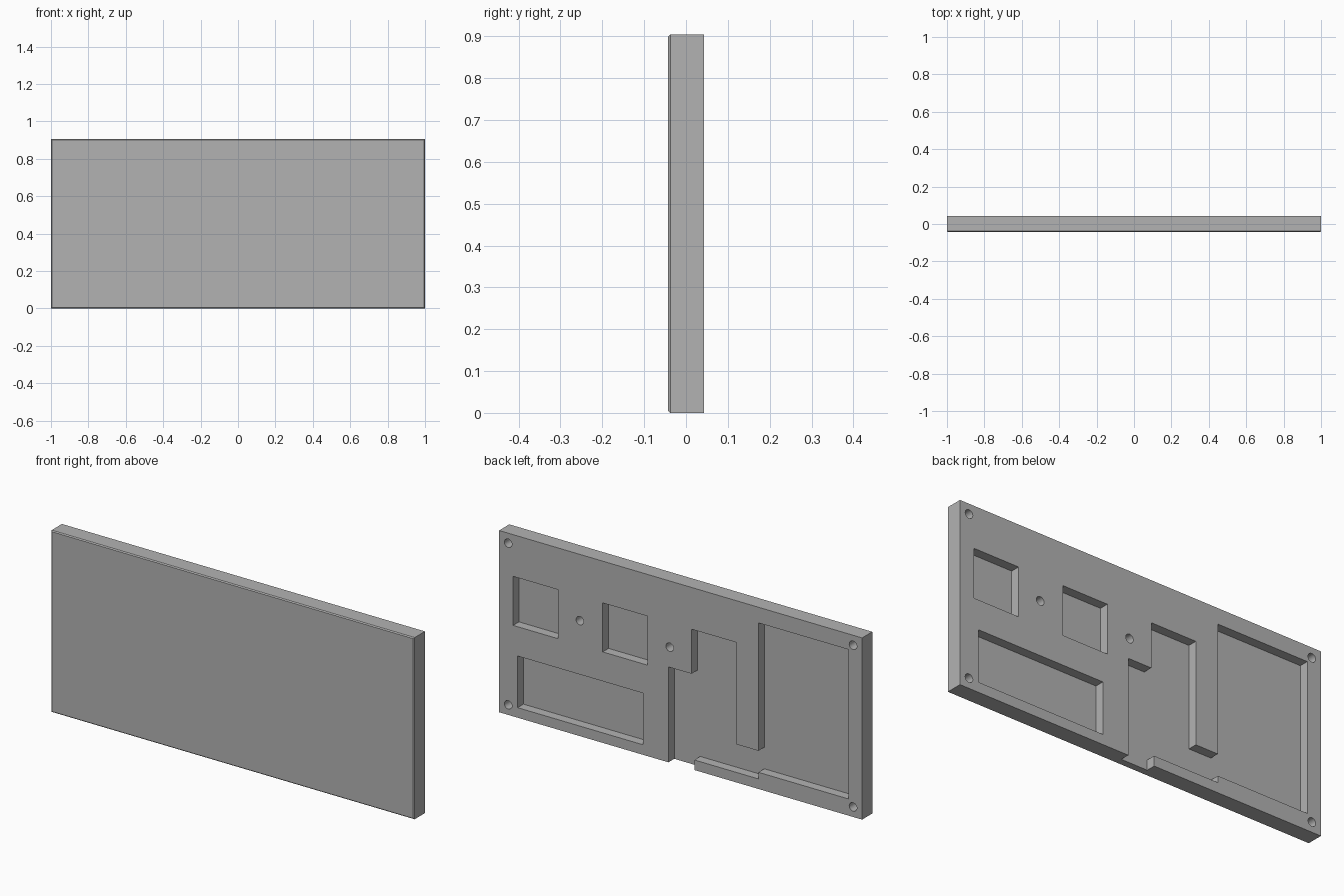
import bpy
import bmesh
from math import cos, sin, tau

WIDTH, HEIGHT, HALF_T = 2.0, 0.905, 0.0425
DEPTH = 0.046  # depth of the recesses cut into the back

cube = bpy.data.objects.get("Cube")
if cube:
    bpy.data.objects.remove(cube, do_unlink=True)

grey = bpy.data.materials.new("plain grey")
grey.use_nodes = True
grey.diffuse_color = (0.45, 0.45, 0.45, 1)
grey.node_tree.nodes["Principled BSDF"].inputs["Base Color"].default_value = grey.diffuse_color


def add_prism(bm, outline, y0, y1):
    """Extrude an (x, z) outline from y0 to y1."""
    face = bm.faces.new([bm.verts.new((x, y0, z)) for x, z in outline])
    out = bmesh.ops.extrude_face_region(bm, geom=[face])
    verts = [g for g in out["geom"] if isinstance(g, bmesh.types.BMVert)]
    bmesh.ops.translate(bm, verts=verts, vec=(0, y1 - y0, 0))


def rectangle(x0, x1, z0, z1):
    return [(x0, z0), (x1, z0), (x1, z1), (x0, z1)]


def circle(x, z, r=0.021, sides=32):
    return [(x + r * cos(tau * i / sides), z + r * sin(tau * i / sides)) for i in range(sides)]


def make_object(name, bm):
    bmesh.ops.recalc_face_normals(bm, faces=bm.faces)
    mesh = bpy.data.meshes.new(name)
    bm.to_mesh(mesh)
    bm.free()
    mesh.materials.append(grey)
    obj = bpy.data.objects.new(name, mesh)
    bpy.context.collection.objects.link(obj)
    return obj


# Plate with a fine chamfer around the front face
bm = bmesh.new()
add_prism(bm, rectangle(-WIDTH / 2, WIDTH / 2, 0, HEIGHT), -HALF_T, HALF_T)
front_edges = [e for e in bm.edges if all(v.co.y < 0 for v in e.verts)]
bmesh.ops.bevel(bm, geom=front_edges, offset=0.005, segments=1, affect="EDGES")
plate = make_object("plate", bm)

# Pockets: two squares, one long rectangle and the stepped recess open at the bottom
stepped = [(0.067, -0.05), (0.067, 0.475), (-0.06, 0.475), (-0.06, 0.697),
           (-0.307, 0.697), (-0.307, 0.19), (-0.429, 0.19), (-0.429, 0.827),
           (-0.925, 0.827), (-0.925, 0.083), (-0.429, 0.083), (-0.429, 0.05),
           (-0.076, 0.05), (-0.076, -0.05)]
outlines = [rectangle(0.675, 0.923, 0.453, 0.697),
            rectangle(0.183, 0.429, 0.453, 0.697),
            rectangle(0.208, 0.898, 0.05, 0.307),
            stepped]

# Screw holes: four corners and two in the upper half
outlines += [circle(x, z) for x in (-0.95, 0.95) for z in (0.05, HEIGHT - 0.05)]
outlines += [circle(x, 0.575) for x in (0.06, 0.555)]

bm = bmesh.new()
for outline in outlines:
    add_prism(bm, outline, HALF_T - DEPTH, HALF_T + 0.05)
cutter = make_object("recess_cutter", bm)
cutter.hide_render = True

# Cut the recesses, then discard the cutter
cut = plate.modifiers.new("recesses", "BOOLEAN")
cut.operation = "DIFFERENCE"
cut.solver = "EXACT"
cut.object = cutter
bpy.context.view_layer.objects.active = plate
plate.select_set(True)
bpy.ops.object.modifier_apply(modifier=cut.name)
bpy.data.objects.remove(cutter, do_unlink=True)
